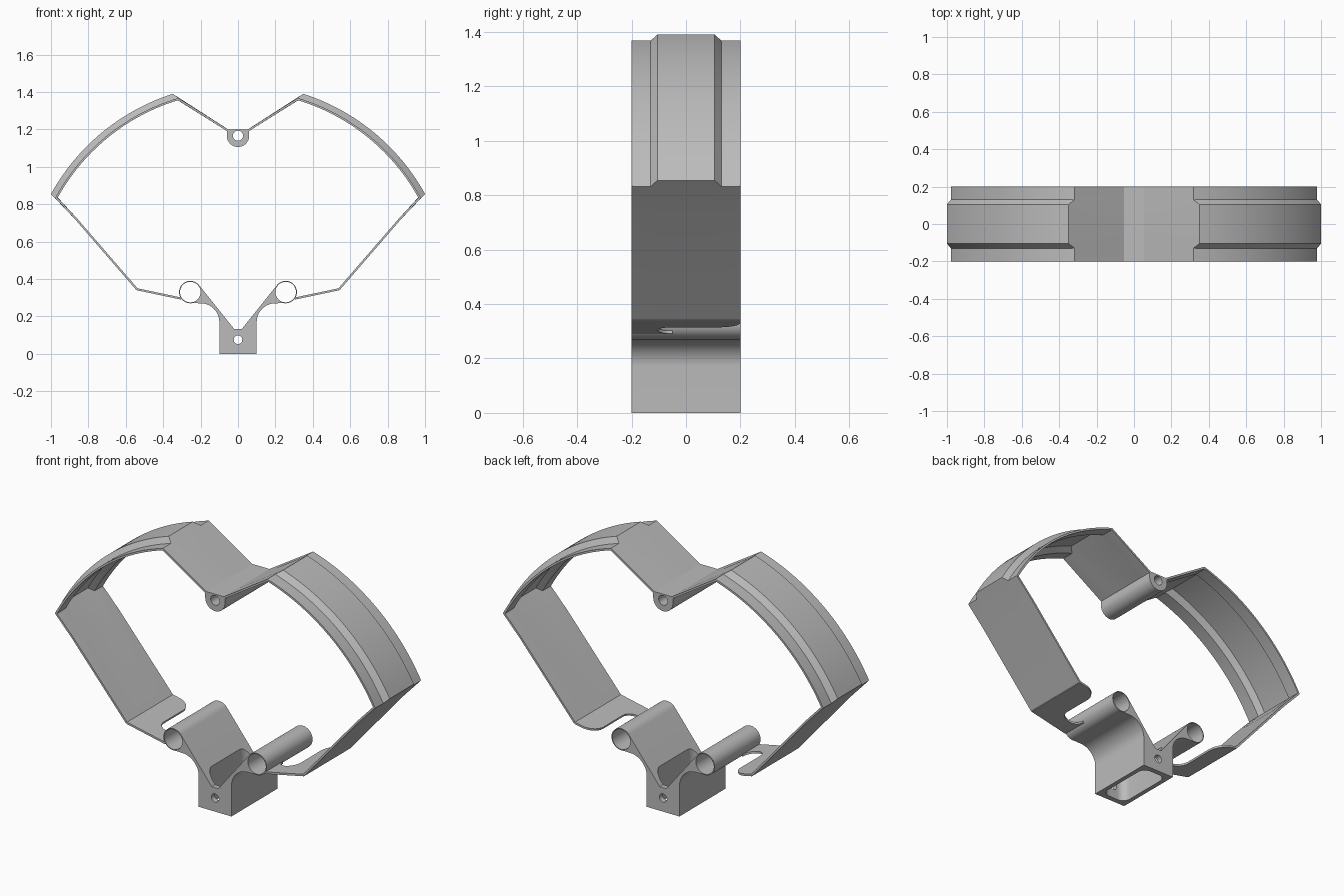
import bpy, bmesh
from math import sin, cos, radians

cube = bpy.data.objects.get("Cube")
if cube:
    bpy.data.objects.remove(cube, do_unlink=True)

HALF = 0.2          # half depth
WALL = 0.011        # sheet thickness

grey = bpy.data.materials.new("light_grey")
grey.use_nodes = True
colour = (0.5, 0.5, 0.5, 1)
grey.diffuse_color = colour
grey.node_tree.nodes["Principled BSDF"].inputs["Base Color"].default_value = colour


def arc(cx, cz, r, a0, a1, n):
    """Points on a circle, angles in degrees."""
    angles = [radians(a0 + (a1 - a0) * i / n) for i in range(n + 1)]
    return [(cx + r * cos(a), cz + r * sin(a)) for a in angles]


def new_object(name, bm):
    bmesh.ops.recalc_face_normals(bm, faces=bm.faces[:])
    mesh = bpy.data.meshes.new(name)
    bm.to_mesh(mesh)
    bm.free()
    mesh.materials.append(grey)
    obj = bpy.data.objects.new(name, mesh)
    bpy.context.collection.objects.link(obj)
    return obj


def prism(name, outline, direction, place):
    """Extrude a closed outline placed in space by a function."""
    bm = bmesh.new()
    face = bm.faces.new([bm.verts.new(place(*p)) for p in outline])
    if direction:
        new = bmesh.ops.extrude_face_region(bm, geom=[face])["geom"]
        verts = [v for v in new if isinstance(v, bmesh.types.BMVert)]
        bmesh.ops.translate(bm, verts=verts, vec=direction)
    return new_object(name, bm)


def front_prism(name, outline, half=HALF):
    return prism(name, outline, (0, 2 * half, 0), lambda x, z: (x, -half, z))


def finish(obj, cutters=(), sheet=False):
    """Apply cuts or thickness and mirroring, then shade."""
    for cutter in cutters:
        mod = obj.modifiers.new("cut", 'BOOLEAN')
        mod.operation = 'DIFFERENCE'
        mod.solver = 'EXACT'
        mod.object = cutter
        cutter.hide_render = True
    if sheet:
        mod = obj.modifiers.new("thickness", 'SOLIDIFY')
        mod.thickness = WALL
        mod.offset = 0
        mod.use_even_offset = True
        obj.modifiers.new("mirror", 'MIRROR')
    bpy.ops.object.select_all(action='DESELECT')
    obj.select_set(True)
    bpy.context.view_layer.objects.active = obj
    bpy.ops.object.convert(target='MESH')
    bpy.ops.object.shade_smooth_by_angle(angle=radians(30))
    for cutter in cutters:
        bpy.data.objects.remove(cutter, do_unlink=True)


# Base hub: block, V-shaped arms and tube sockets
tube_x, tube_z = 0.255, 0.33
right_half = [(0.02, 0.132)]
right_half += arc(tube_x, tube_z, 0.06, 142, -100, 40)
right_half += arc(0.2, 0.17, 0.1, 90, 180, 14)
right_half += [(0.1, 0)]
left_half = [(-x, z) for x, z in reversed(right_half)]
hub = front_prism("base_hub", right_half + left_half)

bores = [front_prism("bore", arc(s * tube_x, tube_z, 0.055, 0, 350, 35), 0.3)
         for s in (-1, 1)]
bolt = front_prism("bolt_hole", arc(0, 0.075, 0.023, 0, 345, 23), 0.3)
px, py, pr = 0.075, 0.17, 0.045
corners = []
for sx, sy, start in ((1, 1, 0), (-1, 1, 90), (-1, -1, 180), (1, -1, 270)):
    corners += arc(sx * (px - pr), sy * (py - pr), pr, start, start + 90, 8)
pocket = prism("pocket", corners, (0, 0, 0.6), lambda x, y: (x, y, -0.1))
finish(hub, bores + [bolt, pocket])

# Upper pivot with flat top
pivot = front_prism("upper_pivot",
                    [(0.06, 1.2)] + [(-0.06, 1.2)] + arc(0, 1.166, 0.06, 180, 360, 28))
pin = front_prism("pin_hole", arc(0, 1.166, 0.027, 0, 345, 23), 0.3)
finish(pivot, [pin])

# Side bands: straight walls and an arc with a raised centre rib
stations = ((-HALF, 0), (-0.128, 0), (-0.103, 1), (0.103, 1), (0.128, 0), (HALF, 0))
arc_z, steps = 0.302, 28
low = arc(0, arc_z, 1.107, 28.7, 73.2, steps)
high = arc(0, arc_z, 1.137, 29.1, 72.1, steps)
bm = bmesh.new()
columns = []
for y, raised in stations:
    path = [(0.54, 0.345), (0.868, 0.724)]
    path += high if raised else low
    path += [(0.055, 1.195)]
    columns.append([bm.verts.new((x, y, z)) for x, z in path])
for a, b in zip(columns, columns[1:]):
    for i in range(len(a) - 1):
        bm.faces.new((a[i], a[i + 1], b[i + 1], b[i]))
finish(new_object("side_bands", bm), sheet=True)

# Lower tabs: joined to the tubes at the front, slotted behind
tab = [(0.54, -HALF), (0.305, -HALF), (0.305, -0.05)]
tab += arc(0.365, -0.05, 0.055, 180, 360, 16)
tab += arc(0.5, 0.12, 0.08, 180, 90, 12)
tab += [(0.54, HALF)]
tabs = prism("lower_tabs", tab, None,
             lambda x, y: (x, y, 0.345 - (0.54 - x) * 0.21))
finish(tabs, sheet=True)
